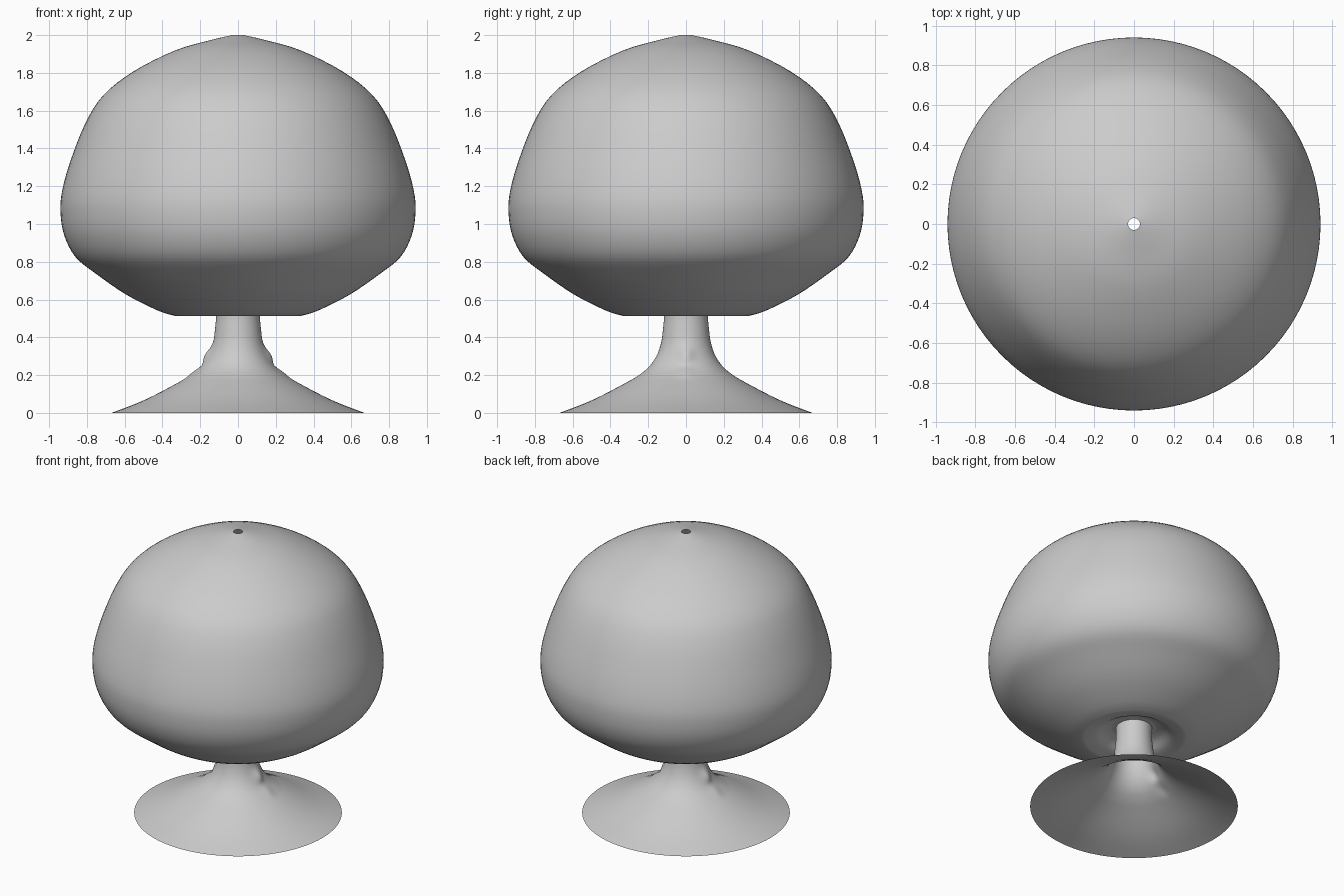
import bpy, bmesh, math

if "Cube" in bpy.data.objects:
    bpy.data.objects.remove(bpy.data.objects["Cube"])

SEG = 96


def spline(pts, n=4):
    """Catmull-Rom refinement of a (radius, height) profile."""
    p = [pts[0]] + pts + [pts[-1]]
    out = []
    for i in range(1, len(p) - 2):
        for k in range(n):
            t = k / n
            out.append(tuple(
                0.5 * (2 * b + (c - a) * t + (2 * a - 5 * b + 4 * c - d) * t * t
                       + (3 * b - a - 3 * c + d) * t ** 3)
                for a, b, c, d in zip(p[i - 1], p[i], p[i + 1], p[i + 2])))
    return out + [pts[-1]]


def lathe(name, profile):
    bm = bmesh.new()
    rings = [[bm.verts.new((r * math.cos(2 * math.pi * s / SEG),
                            r * math.sin(2 * math.pi * s / SEG), z))
              for s in range(SEG)] for r, z in profile]
    for lo, hi in zip(rings, rings[1:]):
        for s in range(SEG):
            t = (s + 1) % SEG
            bm.faces.new((lo[s], lo[t], hi[t], hi[s]))
    mesh = bpy.data.meshes.new(name)
    bm.to_mesh(mesh)
    bm.free()
    ob = bpy.data.objects.new(name, mesh)
    bpy.context.collection.objects.link(ob)
    bpy.ops.object.select_all(action='DESELECT')
    ob.select_set(True)
    bpy.context.view_layer.objects.active = ob
    bpy.ops.object.shade_smooth_by_angle(angle=math.radians(40))
    return ob


# Domed shade: recessed underside, belly, and small hole at the crown
underside = [(0.145, 0.58), (0.19, 0.565), (0.25, 0.53), (0.33, 0.513)]
dome = [(0.33, 0.513), (0.42, 0.54), (0.59, 0.625), (0.75, 0.735),
        (0.86, 0.825), (0.92, 0.94), (0.94, 1.065), (0.93, 1.18),
        (0.885, 1.34), (0.805, 1.54), (0.71, 1.685), (0.55, 1.81),
        (0.33, 1.92), (0.14, 1.975), (0.03, 2.0)]
lathe("shade", spline(underside) + spline(dome)[1:])

# Hollow flared foot and stem, with a thin collar meeting the shade
foot = [(0.67, 0.0), (0.55, 0.045), (0.45, 0.09), (0.33, 0.153),
        (0.26, 0.193), (0.20, 0.24), (0.157, 0.30), (0.132, 0.37),
        (0.121, 0.45), (0.116, 0.51), (0.116, 0.58)]
stem = lathe("stem_and_foot", spline(foot) + [(0.145, 0.58)])

# Slight pinched ridges on the left and right of the stem
for v in stem.data.vertices:
    if 0.15 < v.co.z < 0.45:
        side = math.exp(-(v.co.y / 0.04) ** 2)
        push = (0.022 * math.exp(-((v.co.z - 0.305) / 0.04) ** 2)
                - 0.012 * math.exp(-((v.co.z - 0.215) / 0.03) ** 2))
        v.co.x += math.copysign(push * side, v.co.x)
